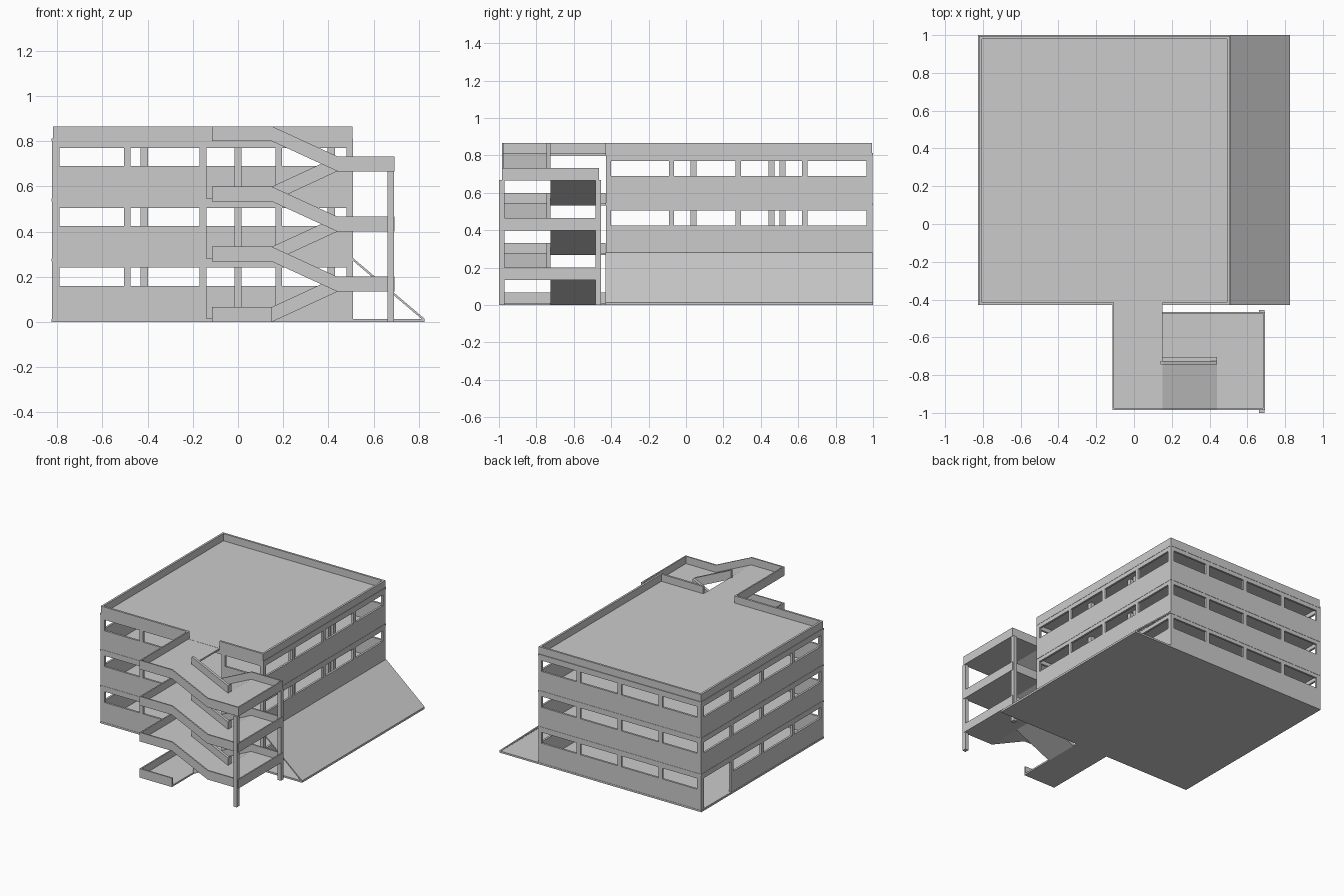
import bpy, bmesh

if "Cube" in bpy.data.objects:
    bpy.data.objects.remove(bpy.data.objects["Cube"])

T = 0.015                       # wall thickness
FLOORS = [0, 0.267, 0.533, 0.80]
RISE = 0.133                    # half storey
RAIL = 0.066


def finish(name, bm):
    bmesh.ops.recalc_face_normals(bm, faces=bm.faces)
    me = bpy.data.meshes.new(name)
    bm.to_mesh(me)
    bm.free()
    ob = bpy.data.objects.new(name, me)
    bpy.context.collection.objects.link(ob)
    return ob


def prism(name, pts, y0, y1):
    """Extrude an xz profile along y."""
    bm = bmesh.new()
    a = [bm.verts.new((x, y0, z)) for x, z in pts]
    b = [bm.verts.new((x, y1, z)) for x, z in pts]
    bm.faces.new(a)
    bm.faces.new(b[::-1])
    n = len(pts)
    for i in range(n):
        j = (i + 1) % n
        bm.faces.new((a[i], b[i], b[j], a[j]))
    return finish(name, bm)


def box(name, x0, x1, y0, y1, z0, z1):
    return prism(name, [(x0, z0), (x1, z0), (x1, z1), (x0, z1)], y0, y1)


def strip(name, path, h, y0, y1):
    """Band of height h following an xz path."""
    return prism(name, path + [(x, z + h) for x, z in path[::-1]], y0, y1)


ZS = [0, 0.015, 0.16, 0.24, 0.28, 0.425, 0.505, 0.545, 0.69, 0.77, 0.80]
WINDOW_ROWS = {2, 5, 8}


def wall(name, us, place, doors=()):
    """Thin wall from grid cells, leaving window bays and doors open."""
    bm = bmesh.new()
    grid = [[bm.verts.new(place(u, z)) for z in ZS] for u in us]
    for i in range(len(us) - 1):
        for j in range(len(ZS) - 1):
            if (i % 2 and j in WINDOW_ROWS) or (i, j) in doors:
                continue
            bm.faces.new((grid[i][j], grid[i + 1][j],
                          grid[i + 1][j + 1], grid[i][j + 1]))
    ob = finish(name, bm)
    m = ob.modifiers.new("thickness", 'SOLIDIFY')
    m.thickness = T
    m.offset = 0


# outer walls
XS = [-0.823, -0.79, -0.505, -0.475, -0.17, -0.14, 0.165, 0.195, 0.48, 0.508]
YS = [-0.428, -0.40, -0.09, -0.065, 0.265, 0.295, 0.62, 0.65, 0.965, 0.998]
h = T / 2
wall("front_wall", XS, lambda u, z: (u, -0.428 + h, z), {(5, 1), (5, 4), (5, 7)})
wall("back_wall", XS, lambda u, z: (u, 0.998 - h, z))
wall("left_wall", YS, lambda u, z: (-0.823 + h, u, z), {(7, 1)})
wall("right_wall", YS, lambda u, z: (0.508 - h, u, z))

# floor slabs and stair floor landings
for i, f in enumerate(FLOORS):
    box(f"floor_slab_{i}", -0.825, 0.825 if i == 0 else 0.51, -0.43, 1.0, f, f + 0.013)
    box(f"floor_landing_{i}", -0.11, 0.15, -0.98, -0.43, f, f + 0.012)
    box(f"landing_left_rail_{i}", -0.115, -0.105, -0.985, -0.43, f, f + RAIL)

# roof parapet, open where the stair arrives
P0, P1 = 0.80, 0.866
box("parapet_back", -0.82, 0.507, 0.98, 0.995, P0, P1)
box("parapet_left", -0.82, -0.805, -0.427, 0.995, P0, P1)
box("parapet_right", 0.492, 0.507, -0.427, 0.995, P0, P1)
box("parapet_front_left", -0.82, -0.105, -0.43, -0.415, P0, P1)
box("parapet_front_right", 0.15, 0.507, -0.43, -0.415, P0, P1)

# interior columns
for x in (-0.415, 0.0, 0.413):
    for y in (0.04, 0.457, 0.515):
        box("inner_column", x - 0.016, x + 0.016, y - 0.016, y + 0.016, 0, 0.80)

# sloped side ramp
prism("side_ramp", [(0.51, 0.27), (0.825, 0.003), (0.825, 0.015), (0.51, 0.282)], -0.43, 1.0)

# stairs: each storey has a back flight up and a front flight up
strip("ground_landing_rail", [(-0.115, 0), (0.15, 0)], RAIL, -0.985, -0.975)
for i in (1, 2, 3):
    top, low = FLOORS[i], FLOORS[i - 1]
    mid = top - RISE
    box(f"mid_landing_{i}", 0.44, 0.69, -0.98, -0.465, mid, mid + 0.012)
    strip(f"front_flight_{i}", [(0.15, top), (0.44, mid)], 0.012, -0.98, -0.725)
    strip(f"back_flight_{i}", [(0.15, low), (0.44, mid)], 0.012, -0.725, -0.465)
    strip(f"front_rail_{i}", [(-0.115, top), (0.15, top), (0.44, mid), (0.693, mid)],
          RAIL, -0.985, -0.975)
    strip(f"back_rail_{i}", [(0.15, low), (0.44, mid), (0.693, mid)], RAIL, -0.475, -0.465)
    box(f"end_rail_{i}", 0.683, 0.693, -0.985, -0.465, mid, mid + RAIL)
    strip(f"front_divider_{i}", [(0.14, top), (0.15, top), (0.44, mid)], RAIL, -0.745, -0.725)
    strip(f"back_divider_{i}", [(0.14, low), (0.15, low), (0.44, mid)], RAIL, -0.725, -0.705)

# stair support columns
for y in (-1.0, -0.485):
    box("stair_column", 0.662, 0.69, y, y + 0.03, 0, 0.668)
